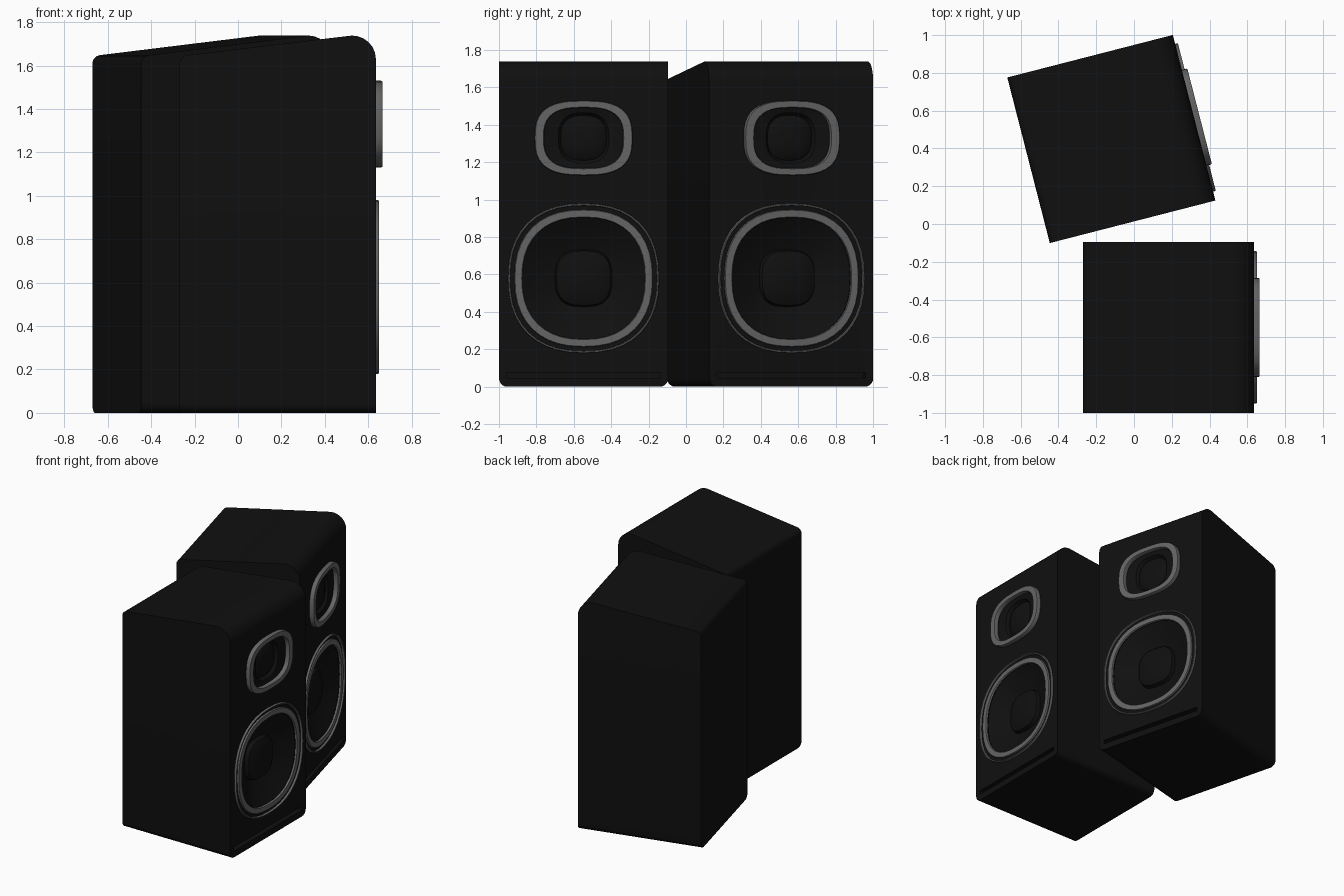
import bpy, bmesh, math
from mathutils import Vector

if "Cube" in bpy.data.objects:
    bpy.data.objects.remove(bpy.data.objects["Cube"])

H = 0.4525  # half width and half depth of a cabinet


def material(name, v):
    m = bpy.data.materials.new(name)
    m.diffuse_color = (v, v, v, 1)
    m.use_nodes = True
    m.node_tree.nodes["Principled BSDF"].inputs["Base Color"].default_value = m.diffuse_color
    return m


BLACK = material("black", 0.005)
GREY = material("grey_trim", 0.13)


def make(name, bm, mat, place=None):
    bmesh.ops.recalc_face_normals(bm, faces=bm.faces)
    me = bpy.data.meshes.new(name)
    bm.to_mesh(me)
    bm.free()
    me.materials.append(mat)
    ob = bpy.data.objects.new(name, me)
    bpy.context.collection.objects.link(ob)
    if place:
        ob.location = (place[0], place[1], 0)
        ob.rotation_euler.z = place[2]
    return ob


def smooth(ob):
    bpy.ops.object.select_all(action='DESELECT')
    ob.select_set(True)
    bpy.context.view_layer.objects.active = ob
    bpy.ops.object.shade_smooth_by_angle(angle=math.radians(35))


def loop(bm, x, ry, rz, zc, e, n=40):
    # rounded-square outline facing +x
    vs = []
    for i in range(n):
        a = math.tau * i / n
        c, s = math.cos(a), math.sin(a)
        vs.append(bm.verts.new((H + x,
                                ry * math.copysign(abs(c) ** (2 / e), c),
                                zc + rz * math.copysign(abs(s) ** (2 / e), s))))
    return vs


def loft(sections, zc, closed):
    # sections: (x, ry, rz, exponent); closed joins last to first, otherwise caps both ends
    bm = bmesh.new()
    loops = [loop(bm, x, ry, rz, zc, e) for x, ry, rz, e in sections]
    pairs = list(zip(loops, loops[1:]))
    if closed:
        pairs.append((loops[-1], loops[0]))
    else:
        bm.faces.new(loops[0])
        bm.faces.new(loops[-1])
    for a, b in pairs:
        for i in range(len(a)):
            j = (i + 1) % len(a)
            bm.faces.new((a[i], a[j], b[j], b[i]))
    return bm


def ring(name, zc, outer, inner, height, e, place):
    (oy, oz), (iy, iz) = outer, inner
    b = 0.006
    secs = [(-0.01, oy, oz, e), (height - b, oy, oz, e), (height, oy - b / 2, oz - b / 2, e),
            (height, iy + b / 2, iz + b / 2, e), (height - b, iy, iz, e), (-0.01, iy, iz, e)]
    smooth(make(name, loft(secs, zc, True), GREY, place))


def cabinet_body():
    # side profile: sloping top, rounded front and rear top edges
    pts = [(-H, 0), (H, 0)]
    for i in range(7):
        a = math.radians(15 * i)
        pts.append((H - 0.11 + 0.11 * math.cos(a), 1.63 + 0.108 * math.sin(a)))
    for i in range(5):
        a = math.radians(97 + 83 * i / 4)
        pts.append((-H + 0.04 + 0.04 * math.cos(a), 1.608 + 0.04 * math.sin(a)))
    bm = bmesh.new()
    f = bm.faces.new([bm.verts.new((x, -H, z)) for x, z in pts])
    ext = bmesh.ops.extrude_face_region(bm, geom=[f])
    bmesh.ops.translate(bm, vec=(0, 2 * H, 0),
                        verts=[g for g in ext["geom"] if isinstance(g, bmesh.types.BMVert)])
    # round the two long bottom edges
    edges = [e for e in bm.edges if all(v.co.z < 1e-4 for v in e.verts)
             and abs(e.verts[0].co.x - e.verts[1].co.x) > 0.5]
    bmesh.ops.bevel(bm, geom=edges, offset=0.045, segments=5, profile=0.5, affect='EDGES')
    return bm


def cutters():
    # woofer cone with a raised centre dome
    yield loft([(0.1, 0.325, 0.325, 2.35), (-0.005, 0.325, 0.325, 2.35),
                (-0.02, 0.30, 0.30, 2.35), (-0.06, 0.23, 0.23, 2.4),
                (-0.09, 0.153, 0.153, 2.8), (-0.06, 0.145, 0.145, 2.8),
                (-0.045, 0.115, 0.115, 2.7), (-0.036, 0.06, 0.06, 2.5),
                (-0.034, 0.01, 0.01, 2)], 0.58, False)
    # tweeter recess with a small dome
    yield loft([(0.1, 0.212, 0.162, 2.8), (-0.002, 0.212, 0.162, 2.8),
                (-0.012, 0.135, 0.135, 2.6), (-0.035, 0.122, 0.12, 2.6),
                (-0.022, 0.105, 0.103, 2.6), (-0.012, 0.06, 0.06, 2.4),
                (-0.01, 0.01, 0.01, 2)], 1.33, False)
    # slot along the bottom of the front
    bm = bmesh.new()
    bmesh.ops.create_cube(bm, size=1)
    bmesh.ops.scale(bm, vec=(0.1, 0.82, 0.03), verts=bm.verts)
    bmesh.ops.translate(bm, vec=Vector((H, 0, 0.062)), verts=bm.verts)
    yield bm


def speaker(prefix, place):
    body = make(prefix + "_cabinet", cabinet_body(), BLACK)
    bpy.context.view_layer.objects.active = body
    for bm in cutters():
        cut = make("cutter", bm, BLACK)
        cut.hide_render = True
        mod = body.modifiers.new("recess", 'BOOLEAN')
        mod.operation = 'DIFFERENCE'
        mod.solver = 'EXACT'
        mod.object = cut
        bpy.ops.object.modifier_apply(modifier=mod.name)
        bpy.data.objects.remove(cut)
    body.location = (place[0], place[1], 0)
    body.rotation_euler.z = place[2]
    smooth(body)
    ring(prefix + "_woofer_outer_trim", 0.58, (0.404, 0.40), (0.392, 0.388), 0.015, 2.35, place)
    ring(prefix + "_woofer_ring", 0.58, (0.37, 0.367), (0.328, 0.325), 0.012, 2.35, place)
    ring(prefix + "_tweeter_ring", 1.33, (0.262, 0.20), (0.212, 0.162), 0.03, 2.8, place)


speaker("straight_speaker", (0.1825, -0.5475, 0))
speaker("angled_speaker", (-0.12, 0.45, math.radians(14.4)))
